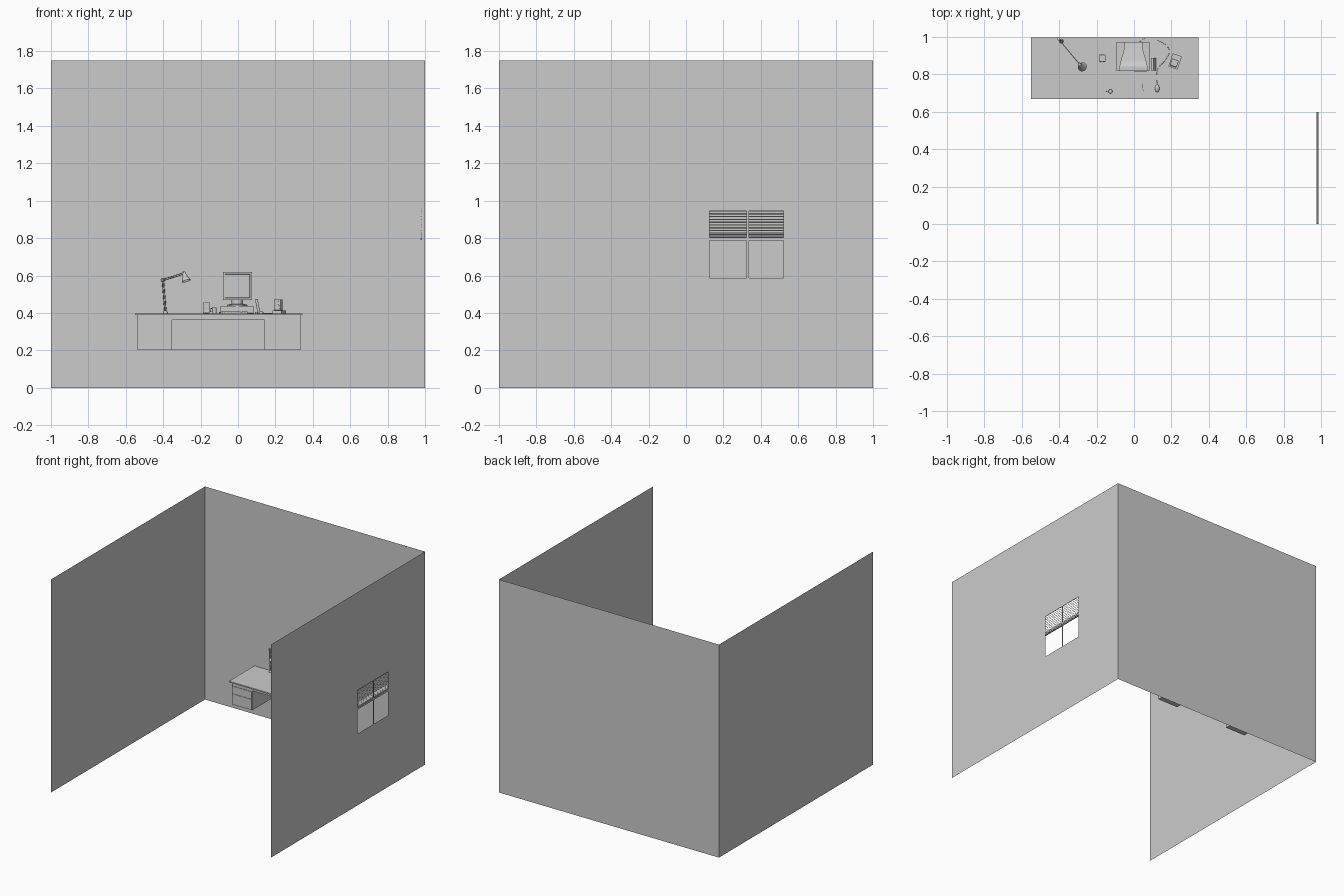
import bpy, bmesh, math
from mathutils import Vector

if "Cube" in bpy.data.objects:
    bpy.data.objects.remove(bpy.data.objects["Cube"])

DESK_Z = 0.398


def finish(bm, name, smooth=False):
    bmesh.ops.recalc_face_normals(bm, faces=bm.faces)
    mesh = bpy.data.meshes.new(name)
    bm.to_mesh(mesh)
    bm.free()
    ob = bpy.data.objects.new(name, mesh)
    bpy.context.collection.objects.link(ob)
    if smooth:
        bpy.ops.object.select_all(action='DESELECT')
        ob.select_set(True)
        bpy.context.view_layer.objects.active = ob
        bpy.ops.object.shade_smooth_by_angle(angle=math.radians(35))
    return ob


def box(name, x, y, z, bevel=0):
    """Box from (min, max) pairs, origin at its centre."""
    bm = bmesh.new()
    bmesh.ops.create_cube(bm, size=1)
    bmesh.ops.scale(bm, vec=(x[1] - x[0], y[1] - y[0], z[1] - z[0]), verts=bm.verts)
    if bevel:
        bmesh.ops.bevel(bm, geom=bm.edges[:], offset=bevel, segments=2, affect='EDGES', profile=0.5)
    ob = finish(bm, name)
    ob.location = [(a + b) / 2 for a, b in (x, y, z)]
    return ob


def grid_wall(name, us, vs, to_3d, holes=()):
    """Single-sided wall made of cells, leaving out the listed ones."""
    bm = bmesh.new()
    vert = [[bm.verts.new(to_3d(u, v)) for v in vs] for u in us]
    for i in range(len(us) - 1):
        for j in range(len(vs) - 1):
            if (i, j) not in holes:
                bm.faces.new((vert[i][j], vert[i + 1][j], vert[i + 1][j + 1], vert[i][j + 1]))
    bmesh.ops.dissolve_limit(bm, angle_limit=0.01, verts=bm.verts, edges=bm.edges) if not holes else None
    return finish(bm, name)


def lathe(name, profile, loc, axis=(0, 0, 1), steps=20):
    """Spin (radius, height) points about an axis."""
    bm = bmesh.new()
    vs = [bm.verts.new((r, 0, h)) for r, h in profile]
    es = [bm.edges.new(p) for p in zip(vs, vs[1:])]
    bmesh.ops.spin(bm, geom=vs + es, cent=(0, 0, 0), axis=(0, 0, 1), angle=math.tau, steps=steps)
    bmesh.ops.remove_doubles(bm, verts=bm.verts, dist=1e-5)
    ob = finish(bm, name, True)
    ob.location = loc
    ob.rotation_euler = Vector(axis).to_track_quat('Z', 'Y').to_euler()
    return ob


def tube(name, points, radius, curved=False):
    cu = bpy.data.curves.new(name, 'CURVE')
    cu.dimensions = '3D'
    cu.bevel_depth, cu.bevel_resolution, cu.use_fill_caps = radius, 2, True
    sp = cu.splines.new('BEZIER')
    sp.bezier_points.add(len(points) - 1)
    for bp, p in zip(sp.bezier_points, points):
        bp.co = p
        bp.handle_left_type = bp.handle_right_type = 'AUTO' if curved else 'VECTOR'
    sp.resolution_u = 6 if curved else 1
    ob = bpy.data.objects.new(name, cu)
    bpy.context.collection.objects.link(ob)
    bpy.ops.object.select_all(action='DESELECT')
    ob.select_set(True)
    bpy.context.view_layer.objects.active = ob
    bpy.ops.object.convert(target='MESH')
    return ob


# Room walls, the right one with four window openings
grid_wall("back_wall", (-1, 1), (0, 1.75), lambda u, v: (u, 1, v))
grid_wall("left_wall", (-1, 1), (0, 1.75), lambda u, v: (-1, u, v))
grid_wall("right_wall", (-1, 0.126, 0.323, 0.336, 0.521, 1), (0, 0.588, 0.786, 0.802, 0.946, 1.75),
          lambda u, v: (1, u, v), {(1, 1), (3, 1), (1, 3), (3, 3)})

# Window blind: open slats above, gathered slats below
for i in range(13):
    z = 0.84 + i * 0.015 if i < 9 else 0.803 + (i - 9) * 0.008
    slat = box("blind_slat", (0.9765, 0.9855), (0, 0.6), (z - 0.0008, z + 0.0008))
    slat.rotation_euler.y = math.radians(35)
box("blind_bottom_rail", (0.977, 0.985), (0, 0.6), (0.790, 0.797))

# Desk
box("desk_top", (-0.55, 0.345), (0.668, 0.998), (0.388, DESK_Z))
for side, (x0, x1) in {"left": (-0.536, -0.353), "right": (0.143, 0.333)}.items():
    box(side + "_pedestal", (x0, x1), (0.69, 0.99), (0.203, 0.388))
    for z0, z1 in ((0.208, 0.292), (0.297, 0.355)):
        box(side + "_drawer", (x0 + 0.004, x1 - 0.004), (0.686, 0.691), (z0, z1))
box("desk_apron", (-0.353, 0.143), (0.69, 0.70), (0.363, 0.388))
box("desk_back_panel", (-0.353, 0.143), (0.975, 0.985), (0.203, 0.388))

# Computer case and monitor stand
box("computer_case", (-0.093, 0.083), (0.817, 0.973), (DESK_Z, 0.437), 0.002)
box("case_drive_slot", (0.0, 0.07), (0.815, 0.82), (0.418, 0.426))
lathe("monitor_stand", [(0, 0), (0.055, 0), (0.055, 0.006), (0.03, 0.012), (0.03, 0.04), (0, 0.04)],
      (-0.004, 0.88, 0.437))

# Monitor: rectangular sections lofted to a narrower back, recessed screen
bm = bmesh.new()
rings = []
for y, w, z0, z1 in ((0.817, 0.078, 0.470, 0.618), (0.842, 0.078, 0.470, 0.618), (0.850, 0.072, 0.476, 0.612),
                     (0.885, 0.065, 0.48, 0.608), (0.92, 0.053, 0.485, 0.602), (0.972, 0.047, 0.49, 0.595)):
    rings.append([bm.verts.new((sx * w - 0.003, y, z))
                  for sx, z in ((-1, z0), (1, z0), (1, z1), (-1, z1))])
for a, b in zip(rings, rings[1:]):
    for k in range(4):
        bm.faces.new((a[k], a[(k + 1) % 4], b[(k + 1) % 4], b[k]))
bm.faces.new(rings[-1])
front = bm.faces.new(rings[0])
bmesh.ops.recalc_face_normals(bm, faces=bm.faces)
bmesh.ops.inset_region(bm, faces=[front], thickness=0.015)
bmesh.ops.inset_region(bm, faces=[front], thickness=0.003, depth=-0.006)
finish(bm, "monitor", True)

# Keyboard with keys, slightly turned
keyboard = bpy.data.objects.new("keyboard_pivot", None)
bpy.context.collection.objects.link(keyboard)
keyboard.location = (-0.025, 0.722, DESK_Z)
keyboard.rotation_euler.z = math.radians(7)
box("keyboard_base", (-0.073, 0.073), (-0.024, 0.024), (0, 0.006)).parent = keyboard
for c in range(15):
    for r in range(5):
        x, y = -0.067 + c * 0.0095, -0.02 + r * 0.0085
        if c not in (11,):
            box("key", (x, x + 0.0075), (y, y + 0.0065), (0.005, 0.0095)).parent = keyboard

# Mouse and cables
bm = bmesh.new()
bmesh.ops.create_uvsphere(bm, u_segments=16, v_segments=8, radius=1)
bmesh.ops.scale(bm, vec=(0.012, 0.021, 0.012), verts=bm.verts)
bmesh.ops.bisect_plane(bm, geom=bm.verts[:] + bm.edges[:] + bm.faces[:], plane_co=(0, 0, 0),
                       plane_no=(0, 0, 1), clear_inner=True)
bmesh.ops.holes_fill(bm, edges=bm.edges[:])
finish(bm, "mouse", True).location = (0.124, 0.725, DESK_Z)
cz = DESK_Z + 0.001
tube("mouse_cable", [(0.124, 0.745, cz), (0.122, 0.79, cz), (0.128, 0.83, cz), (0.17, 0.88, cz),
                     (0.188, 0.93, cz), (0.15, 0.97, cz), (0.05, 0.99, cz), (0.03, 0.972, cz + 0.01)], 0.0012, True)

# Upright device leaning beside the computer
device = box("upright_device", (0.093, 0.107), (0.82, 0.888), (DESK_Z, 0.475), 0.002)
device.rotation_euler.y = math.radians(-10)
device.location.x = 0.105
box("device_foot", (0.09, 0.135), (0.835, 0.875), (DESK_Z, 0.406))


# Small speakers, the right one standing on a book
def speaker(name, x, y, z, w, h, turn):
    body = box(name, (x - w / 2, x + w / 2), (y - w / 2, y + w / 2), (z, z + h), 0.003)
    body.rotation_euler.z = turn
    for k, r in ((0.3, 0.36), (0.75, 0.2)):
        lathe(name + "_cone", [(r * w, 0), (r * w, 0.003), (r * w * 0.8, 0.003), (0, 0)],
              Vector((x, y, z + k * h)) + Vector((math.sin(turn), -math.cos(turn), 0)) * w / 2,
              (math.sin(turn), -math.cos(turn), 0), 16)


speaker("left_speaker", -0.17, 0.887, DESK_Z, 0.036, 0.058, 0)
speaker("right_speaker", 0.216, 0.862, 0.414, 0.038, 0.058, math.radians(-18))
book = box("book", (0.194, 0.246), (0.832, 0.906), (DESK_Z, 0.414))
book.rotation_euler.z = math.radians(-18)

# Mug with handle
lathe("mug", [(0, 0), (0.011, 0), (0.012, 0.032), (0.0105, 0.032), (0.0095, 0.004), (0, 0.004)],
      (-0.126, 0.709, DESK_Z))
tube("mug_handle", [(-0.137, 0.709, 0.424), (-0.147, 0.709, 0.422), (-0.147, 0.709, 0.409),
                    (-0.137, 0.709, 0.406)], 0.0015, True)

# Jointed desk lamp: clamp, paired arm rods, joints and shade
foot, elbow, wrist = Vector((-0.388, 0.977, 0.41)), Vector((-0.402, 0.987, 0.575)), Vector((-0.29, 0.853, 0.612))
lathe("lamp_clamp", [(0, 0), (0.011, 0), (0.011, 0.006), (0.006, 0.014), (0, 0.014)], (-0.388, 0.977, DESK_Z))
for d in (-0.004, 0.004):
    off = Vector((d, 0, 0))
    tube("lamp_lower_arm", [foot + off, elbow + off], 0.0022)
    off = Vector((0, 0, d))
    tube("lamp_upper_arm", [elbow + off, wrist + off], 0.0022)
for p in (elbow, wrist):
    lathe("lamp_joint", [(0, -0.006), (0.009, -0.006), (0.009, 0.006), (0, 0.006)], p, (0.77, 0.64, 0), 12)
lathe("lamp_shade", [(0, 0), (0.01, 0), (0.011, 0.015), (0.025, 0.045), (0.0235, 0.045), (0.009, 0.016), (0, 0.014)],
      (-0.289, 0.85, 0.613), (0.28, -0.22, -0.93))
